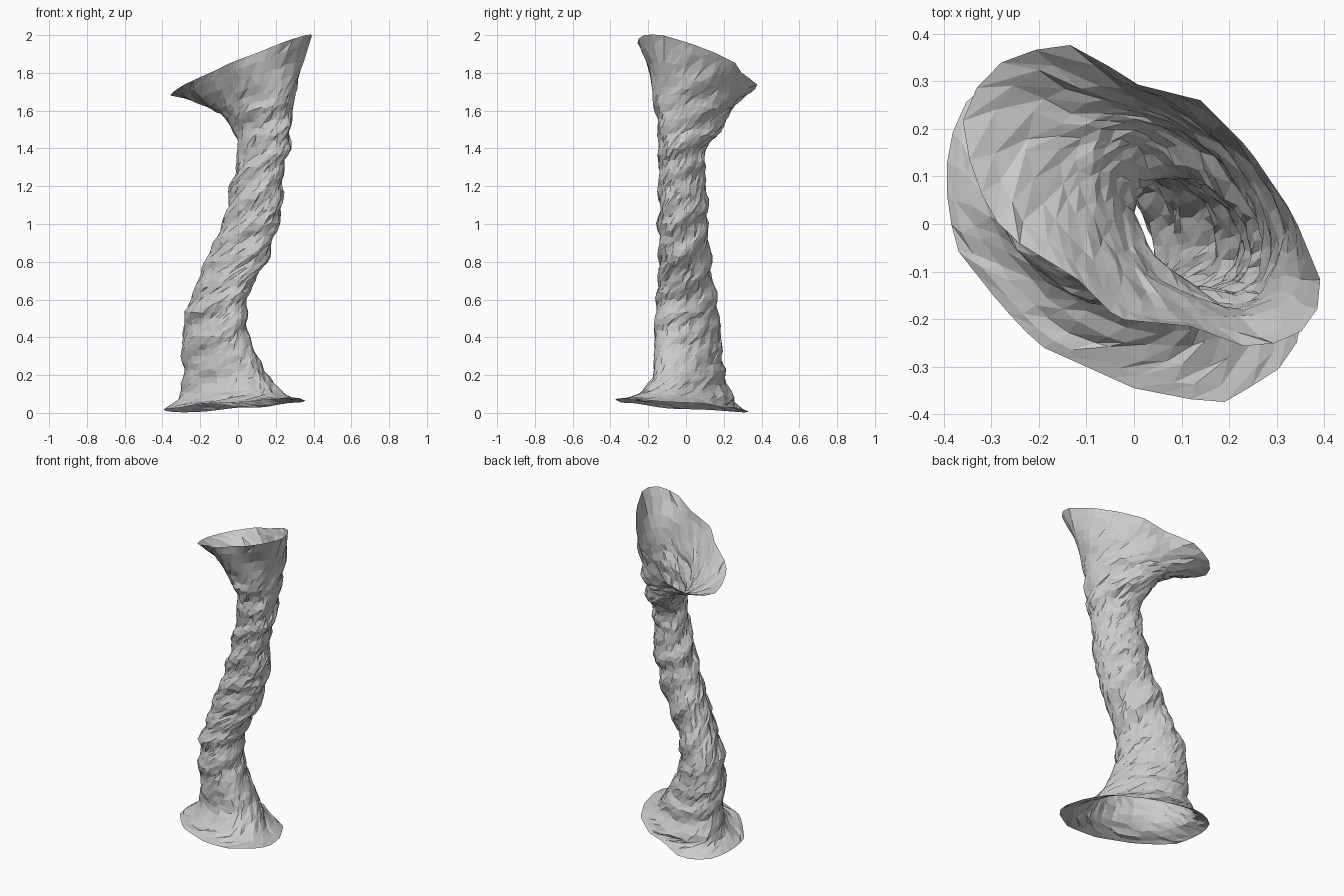
import bpy, math, random
from mathutils import Vector

if "Cube" in bpy.data.objects:
    bpy.data.objects.remove(bpy.data.objects["Cube"])

random.seed(4)
SIDES, STEPS = 40, 3

# rim outlines seen from above
base_rim = [(.362, -.22), (.335, -.06), (.25, .1), (.11, .21), (-.04, .27), (-.17, .33),
            (-.27, .325), (-.36, .25), (-.393, .16), (-.393, .05), (-.375, -.05),
            (-.28, -.17), (-.2, -.255), (0, -.345), (.18, -.38), (.3, -.31)]
top_rim = [(.405, -.15), (.335, .02), (.24, .16), (.14, .26), (0, .295), (-.12, .378),
           (-.25, .36), (-.32, .31), (-.36, .22), (-.34, .1), (-.275, -.02),
           (-.12, -.115), (-.035, -.2), (.12, -.215), (.25, -.264), (.345, -.235)]

# column sections: z, x min, x max, y min, y max, tilt
column = [(.085, -.325, .25, -.26, .25, .04), (.19, -.29, .165, -.18, .21, .0),
          (.3, -.298, .108, -.172, .192, 0), (.4, -.293, .058, -.168, .187, 0),
          (.5, -.285, .048, -.163, .177, 0), (.6, -.255, .05, -.158, .167, 0),
          (.7, -.208, .09, -.148, .142, 0), (.8, -.178, .15, -.143, .132, 0),
          (.9, -.128, .187, -.148, .125, 0), (1., -.083, .21, -.148, .112, 0),
          (1.1, -.058, .238, -.143, .117, 0), (1.2, -.038, .235, -.143, .107, 0),
          (1.3, -.012, .245, -.143, .102, 0), (1.4, -.002, .275, -.147, .112, 0),
          (1.5, -.022, .283, -.152, .182, .08), (1.6, -.07, .297, -.168, .225, .18),
          (1.7, -.16, .325, -.19, .265, .28)]


def rim_point(outline, a, ox, plane):
    # ray-cast outwards from the axis to the rim polygon
    d = Vector((math.cos(a), math.sin(a)))
    o = Vector((ox, 0))
    best = 0
    for i, p in enumerate(outline):
        p, q = Vector(p) - o, Vector(outline[(i + 1) % len(outline)]) - o
        e = q - p
        den = d.x * e.y - d.y * e.x
        if abs(den) > 1e-9:
            t = (p.x * e.y - p.y * e.x) / den
            s = (p.x * d.y - p.y * d.x) / den
            if t > 0 and -1e-6 <= s <= 1 + 1e-6:
                best = max(best, t)
    p = o + d * best
    return Vector((p.x, p.y, plane[0] + plane[1] * p.x + plane[2] * p.y))


def section_point(s, a):
    # ellipse stretched along the back-left / front-right diagonal
    z, x0, x1, y0, y1, tilt = s
    skew = .14 + .09 * min(1, abs(z - 1.05) / .55)
    dx = (x1 - x0) / 2 * math.cos(a + skew)
    dy = (y1 - y0) / 2 * math.sin(a - skew)
    return Vector(((x0 + x1) / 2 + dx, (y0 + y1) / 2 + dy, z + tilt * (dx - .4 * dy)))


def level(i, a):
    if i <= 0:
        p = rim_point(base_rim, a, 0, (.035, .05, -.06))
        p.z += .004 * (1 + math.sin(5 * a))
        return p
    if i > len(column):
        return rim_point(top_rim, a, .05, (1.84, .36, -.14))
    return section_point(column[i - 1], a)


def catmull(p0, p1, p2, p3, t):
    return .5 * (2 * p1 + (p2 - p0) * t + (2 * p0 - 5 * p1 + 4 * p2 - p3) * t * t
                 + (3 * p1 - p0 - 3 * p2 + p3) * t ** 3)


def folds(a, z):
    # helical creases winding upwards, broken up by slower waves
    f = 1 - 2 * abs(math.sin(a - 18 * z + .6 * math.sin(2 * a + 5 * z)))
    g = math.sin(3 * a - 43 * z + 1.3 * math.sin(a + 7 * z))
    return .005 * f * (1 + .8 * math.sin(a + 9 * z)) + .006 * g


# rings of the twisted open tube
last = len(column) + 1
rows = last * STEPS
verts, faces = [], []
for r in range(rows + 1):
    i, k = divmod(r, STEPS)
    if i == last:
        i, k = last - 1, STEPS
    t = k / STEPS
    fade = min(1, r / 2, (rows - r) / 2)
    for j in range(SIDES):
        a = math.tau * (j + .35 * r) / SIDES
        if 0 < r < rows:
            a += random.uniform(-.05, .05)
        p = catmull(*(level(i + n, a) for n in (-1, 0, 1, 2)), t)
        bump = folds(a, p.z) + random.uniform(-.005, .005)
        p += Vector((math.cos(a), math.sin(a), 0)) * bump * fade
        p.z += random.uniform(-.008, .008) * fade
        verts.append(p)

for r in range(rows):
    for j in range(SIDES):
        b, n = r * SIDES, (j + 1) % SIDES
        q = (b + j, b + n, b + SIDES + n, b + SIDES + j)
        faces += [(q[0], q[1], q[2]), (q[0], q[2], q[3])]

mesh = bpy.data.meshes.new("twisted_column")
mesh.from_pydata(verts, [], faces)
mesh.update()
obj = bpy.data.objects.new("twisted_column", mesh)
bpy.context.collection.objects.link(obj)
